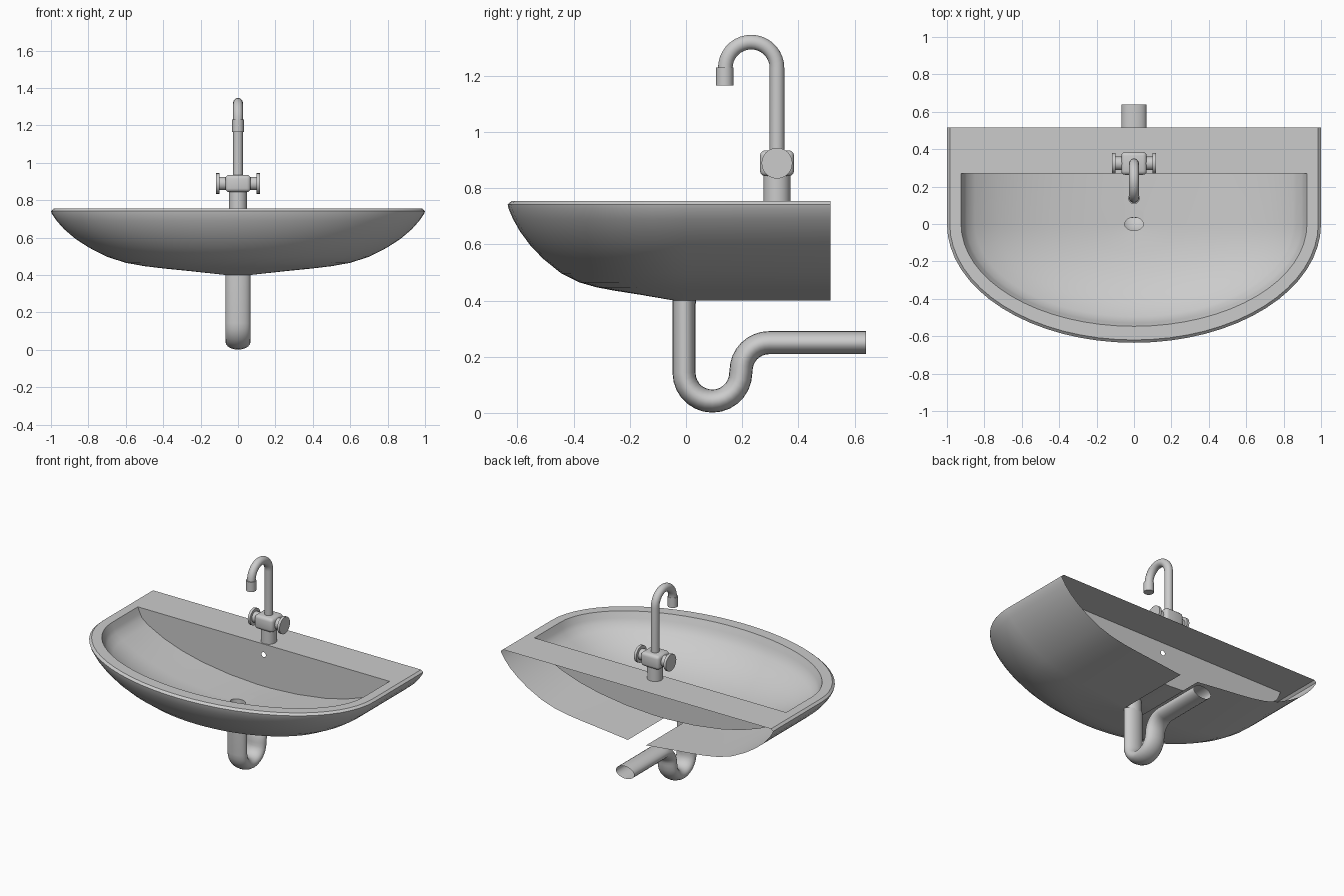
import bpy, bmesh, math
from mathutils import Vector

if "Cube" in bpy.data.objects:
    bpy.data.objects.remove(bpy.data.objects["Cube"])

N = 32          # segments around the half-ellipse front
BACK, WALL = 0.515, 0.27
TOP = 0.755


def finish(name, bm, angle=35):
    bmesh.ops.remove_doubles(bm, verts=bm.verts, dist=1e-5)
    bmesh.ops.recalc_face_normals(bm, faces=bm.faces)
    me = bpy.data.meshes.new(name)
    bm.to_mesh(me)
    bm.free()
    ob = bpy.data.objects.new(name, me)
    bpy.context.collection.objects.link(ob)
    bpy.ops.object.select_all(action='DESELECT')
    bpy.context.view_layer.objects.active = ob
    ob.select_set(True)
    bpy.ops.object.shade_smooth_by_angle(angle=math.radians(angle))
    return ob


def u_ring(bm, a, b, z, yb):
    """D-shaped open ring: straight sides from yb to 0, half-ellipse in front."""
    pts = [(a, yb)]
    pts += [(a * math.cos(math.pi * i / N), -b * math.sin(math.pi * i / N)) for i in range(N + 1)]
    pts += [(-a, yb)]
    return [bm.verts.new((x, y, z)) for x, y in pts]


def bridge(bm, rings, closed=False):
    for r, s in zip(rings, rings[1:]):
        n = len(r)
        for i in range(n if closed else n - 1):
            j = (i + 1) % n
            bm.faces.new((r[i], r[j], s[j], s[i]))


def tube(name, path, rx, ry, sides=20, caps=False):
    """Sweep an ellipse along a path of (y, z) points in the x = 0 plane."""
    bm = bmesh.new()
    P = [Vector((0, y, z)) for y, z in path]
    rings = []
    for i, p in enumerate(P):
        t = (P[min(i + 1, len(P) - 1)] - P[max(i - 1, 0)]).normalized()
        n = Vector((1, 0, 0)).cross(t)
        rings.append([bm.verts.new(p + Vector((rx * math.cos(k), 0, 0)) + n * ry * math.sin(k))
                      for k in (2 * math.pi * q / sides for q in range(sides))])
    bridge(bm, rings, True)
    if caps:
        bm.faces.new(rings[0])
        bm.faces.new(rings[-1])
    return finish(name, bm)


def arc(cy, cz, r, a0, a1, n=12):
    return [(cy + r * math.cos(math.radians(a0 + (a1 - a0) * i / n)),
             cz + r * math.sin(math.radians(a0 + (a1 - a0) * i / n))) for i in range(n + 1)]


def cylinder_x(name, x0, x1, y, z, r, sides=24):
    bm = bmesh.new()
    rings = [[bm.verts.new((x, y + r * math.cos(2 * math.pi * k / sides),
                            z + r * math.sin(2 * math.pi * k / sides))) for k in range(sides)]
             for x in (x0, x1)]
    bridge(bm, rings, True)
    bm.faces.new(rings[0])
    bm.faces.new(rings[1])
    return finish(name, bm)


# Outer shell: scaled D-rings, open at the back with a slot for the drain
bm = bmesh.new()
shell = [(.067, .40), (.25, .42), (.4, .435), (.5, .447), (.6, .465), (.7, .497), (.8, .548),
         (.87, .594), (.93, .645), (.97, .69), (.995, .727), (1, .742)]
outer = [u_ring(bm, s, s * .635, z, BACK) for s, z in shell]
outer.append(u_ring(bm, .985, .62, TOP, BACK))
bridge(bm, outer)
finish("outer_shell", bm)

# Rim, basin, deck and back wall
bm = bmesh.new()
rim = u_ring(bm, .985, .62, TOP, BACK)
basin = [(.925, .547, TOP), (.918, .54, .738), (.908, .53, .715), (.895, .52, .69),
         (.85, .495, .655), (.73, .425, .595), (.6, .35, .55), (.45, .265, .515),
         (.25, .15, .487), (.05, .035, .475)]
inner = [u_ring(bm, a, b, z, WALL) for a, b, z in basin]
bridge(bm, [rim] + inner)
bm.faces.new((rim[0], inner[0][0], inner[0][-1], rim[-1]))       # deck
hz, hr = .685, .016                                             # overflow hole
for s in (1, -1):
    pts = [(0, TOP)] + [(s * a, z) for a, b, z in basin] + [(0, .475)]
    pts += [(s * hr * math.sin(math.pi * k / 8), hz - hr * math.cos(math.pi * k / 8)) for k in range(9)]
    bm.faces.new([bm.verts.new((x, WALL, z)) for x, z in pts])
# basin floor behind the drain hole
floor = [(.05, WALL)] + [(.05 * math.cos(math.pi * k / 12), .035 * math.sin(math.pi * k / 12))
                         for k in range(13)] + [(-.05, WALL)]
bm.faces.new([bm.verts.new((x, y, .475)) for x, y in floor])
finish("basin", bm)

# Drain and waste trap
tube("drain", [(0, .475), (0, .39)], .05, .035)
trap = [(-.007, .40)] + arc(.094, .143, .101, 180, 360, 14)
trap += arc(.296, .15, .1, 180, 90, 8) + [(.64, .25)]
tube("waste_trap", trap, .067, .041)

# Tap: base, body, spout, nozzle
FY, FZ = .324, .889
tube("tap_base", [(FY, TOP), (FY, .86)], .048, .048, 24, True)
bm = bmesh.new()
bmesh.ops.create_cube(bm, size=1)
for v in bm.verts:
    v.co = Vector((v.co.x * .136, FY + v.co.y * .122, FZ + v.co.z * .092))
bmesh.ops.bevel(bm, geom=bm.edges[:], offset=.02, segments=3, profile=.5, affect='EDGES')
finish("tap_body", bm)
spout = [(FY, .92)] + arc(.232, 1.228, .092, 0, 180, 18)
tube("tap_spout", spout, .026, .026, 20, True)
tube("tap_nozzle", [(.138, 1.23), (.138, 1.165)], .031, .031, 24, True)

# Handles on both sides
for side, s in (("right", 1), ("left", -1)):
    cylinder_x("handle_stem_" + side, s * .06, s * .102, FY, FZ, .036)
    cylinder_x("handle_" + side, s * .1, s * .117, FY, FZ, .055)
